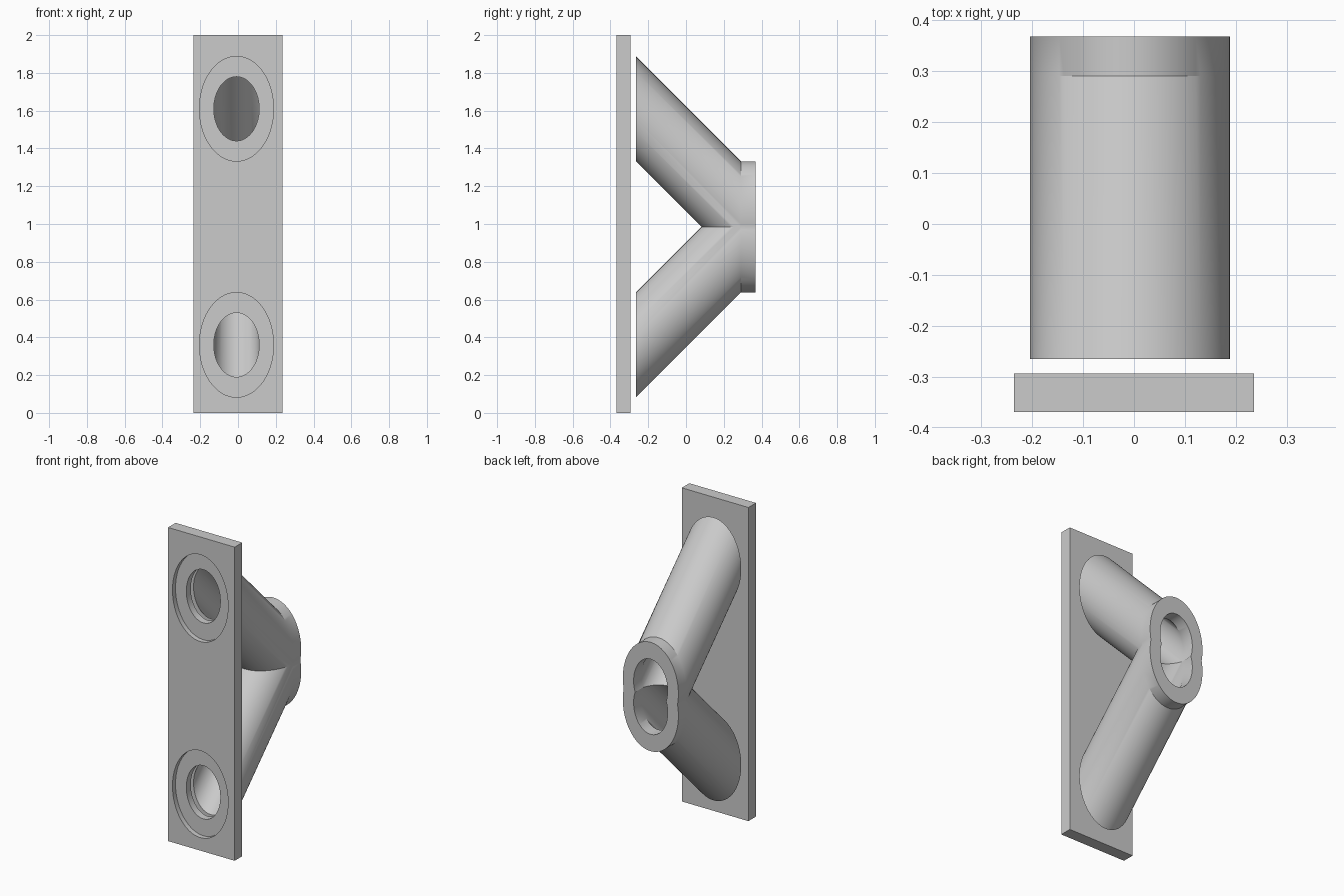
import bpy, bmesh
from math import sin, cos, pi, sqrt

default = bpy.data.objects.get("Cube")
if default:
    bpy.data.objects.remove(default, do_unlink=True)

MID_Z = 0.985                  # height where the two tubes meet
AXIS_X = -0.008
OUTER, BORE = 0.196, 0.12      # tube radii
START, ELBOW, END = -0.265, 0.29, 0.368
HIGH, LOW = 0.625, 0.07        # axis height above MID_Z at start and elbow
SEGMENTS = 96

grey = bpy.data.materials.new("light_grey")
grey.use_nodes = True
colour = (0.6, 0.6, 0.6, 1)
grey.diffuse_color = colour
grey.node_tree.nodes["Principled BSDF"].inputs["Base Color"].default_value = colour


def loft(name, radius, stations):
    """Solid through upright ellipses at (y, z): the section of a 45 degree tube."""
    bm = bmesh.new()
    rings = []
    for y, z in stations:
        angles = [2 * pi * i / SEGMENTS for i in range(SEGMENTS)]
        rings.append([bm.verts.new((radius * cos(a), y, z + radius * sqrt(2) * sin(a)))
                      for a in angles])
    for a, b in zip(rings, rings[1:]):
        for i in range(SEGMENTS):
            j = (i + 1) % SEGMENTS
            bm.faces.new((a[i], a[j], b[j], b[i]))
    bm.faces.new(rings[0])
    bm.faces.new(rings[-1])
    return finish(name, bm)


def finish(name, bm):
    bmesh.ops.recalc_face_normals(bm, faces=bm.faces)
    mesh = bpy.data.meshes.new(name)
    bm.to_mesh(mesh)
    bm.free()
    mesh.materials.append(grey)
    obj = bpy.data.objects.new(name, mesh)
    obj.location = (AXIS_X, 0, MID_Z)
    bpy.context.collection.objects.link(obj)
    return obj


def subtract(obj, cutter):
    cutter.hide_render = True
    mod = obj.modifiers.new("cut", 'BOOLEAN')
    mod.operation = 'DIFFERENCE'
    mod.solver = 'EXACT'
    mod.object = cutter


def bake(obj, cutters):
    bpy.context.view_layer.update()
    bpy.ops.object.select_all(action='DESELECT')
    obj.select_set(True)
    bpy.context.view_layer.objects.active = obj
    bpy.ops.object.convert(target='MESH')
    bpy.ops.object.shade_smooth_by_angle(angle=pi / 6)
    for c in cutters:
        bpy.data.objects.remove(c, do_unlink=True)


# Branching pipe: upper bored tube with straight collar, trimmed and mirrored
pipe = loft("branch_pipe", OUTER, [(START, HIGH), (ELBOW, LOW), (END, LOW)])
bore = loft("bore_cutter", BORE,
            [(START - 0.02, HIGH + 0.02), (ELBOW, LOW), (END + 0.02, LOW)])
subtract(pipe, bore)
mirror = pipe.modifiers.new("lower_half", 'MIRROR')
mirror.use_axis = (False, False, True)
mirror.use_bisect_axis = (False, False, True)
mirror.merge_threshold = 0.0005
bake(pipe, [bore])

# Flange plate with two recessed holes in its front
bm = bmesh.new()
bmesh.ops.create_cube(bm, size=1)
bmesh.ops.scale(bm, vec=(0.47, 0.076, 2), verts=bm.verts)
bmesh.ops.translate(bm, vec=(-AXIS_X, -0.331, 1 - MID_Z), verts=bm.verts)
plate = finish("flange_plate", bm)
cutters = []
for z in (HIGH, -HIGH):
    cutters.append(loft("recess_cutter", OUTER, [(-0.4, z), (-0.338, z)]))
    cutters.append(loft("hole_cutter", BORE, [(-0.42, z), (-0.27, z)]))
for c in cutters:
    subtract(plate, c)
bake(plate, cutters)
